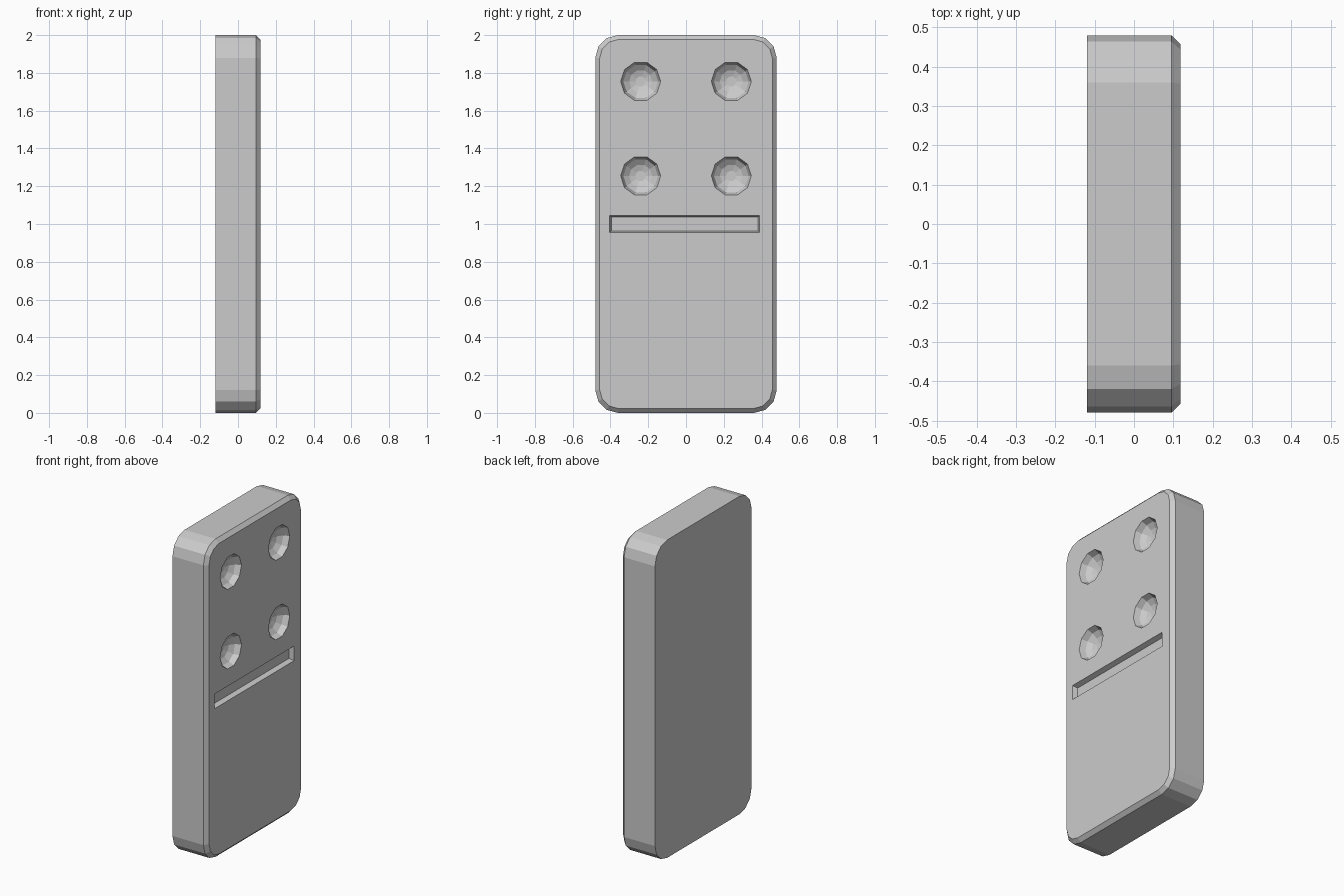
import bpy, bmesh
from math import sin, cos, pi, radians

if "Cube" in bpy.data.objects:
    bpy.data.objects.remove(bpy.data.objects["Cube"])

FACE = 0.118          # x of the engraved face
PIP_R, PIP_D = 0.106, 0.07


def loft(name, rings):
    """Closed solid skinned through rings of (x, y, z) points."""
    bm = bmesh.new()
    rows = [[bm.verts.new(p) for p in ring] for ring in rings]
    for a, b in zip(rows, rows[1:]):
        for i in range(len(a)):
            j = (i + 1) % len(a)
            bm.faces.new((a[i], a[j], b[j], b[i]))
    bm.faces.new(rows[0][::-1])
    bm.faces.new(rows[-1])
    bmesh.ops.recalc_face_normals(bm, faces=bm.faces)
    me = bpy.data.meshes.new(name)
    bm.to_mesh(me)
    bm.free()
    ob = bpy.data.objects.new(name, me)
    bpy.context.collection.objects.link(ob)
    return ob


def slab_ring(x, hy, hz, r, cz=1.0, seg=3):
    """Rounded rectangle in the yz plane."""
    pts = []
    for q, (sy, sz) in enumerate([(1, 1), (-1, 1), (-1, -1), (1, -1)]):
        for k in range(seg + 1):
            a = (q + k / seg) * pi / 2
            pts.append((x, sy * (hy - r) + r * cos(a), cz + sz * (hz - r) + r * sin(a)))
    return pts


def rect_ring(x, hy, hz):
    return [(x, -0.007 + sy * hy, 1.0 + sz * hz)
            for sy, sz in [(1, 1), (-1, 1), (-1, -1), (1, -1)]]


def circle_ring(x, cy, cz, r, n=10):
    return [(x, cy + r * cos(2 * pi * i / n), cz + r * sin(2 * pi * i / n)) for i in range(n)]


# Tile body with a chamfer round the engraved face
tile = loft("domino_tile", [
    slab_ring(-0.12, 0.48, 1.0, 0.12),
    slab_ring(0.095, 0.48, 1.0, 0.12),
    slab_ring(FACE, 0.457, 0.977, 0.10),
])

# Dividing groove with slightly sloped walls
cutters = [loft("groove_cutter", [
    rect_ring(FACE - 0.03, 0.388, 0.036),
    rect_ring(FACE, 0.397, 0.046),
    rect_ring(FACE + 0.03, 0.397, 0.046),
])]

# Four bowl-shaped pips in the upper half
for cy in (-0.24, 0.24):
    for cz in (1.255, 1.755):
        rings = [circle_ring(FACE - PIP_D * cos(radians(a)), cy, cz, PIP_R * sin(radians(a)))
                 for a in (15, 35, 60, 90)]
        rings.append(circle_ring(FACE + 0.03, cy, cz, PIP_R))
        cutters.append(loft("pip_cutter", rings))

# Carve the face and clear the cutters away
bpy.context.view_layer.objects.active = tile
for c in cutters:
    c.hide_render = True
    m = tile.modifiers.new("carve", 'BOOLEAN')
    m.operation = 'DIFFERENCE'
    m.solver = 'EXACT'
    m.object = c
    bpy.ops.object.modifier_apply(modifier=m.name)
    bpy.data.objects.remove(c)
